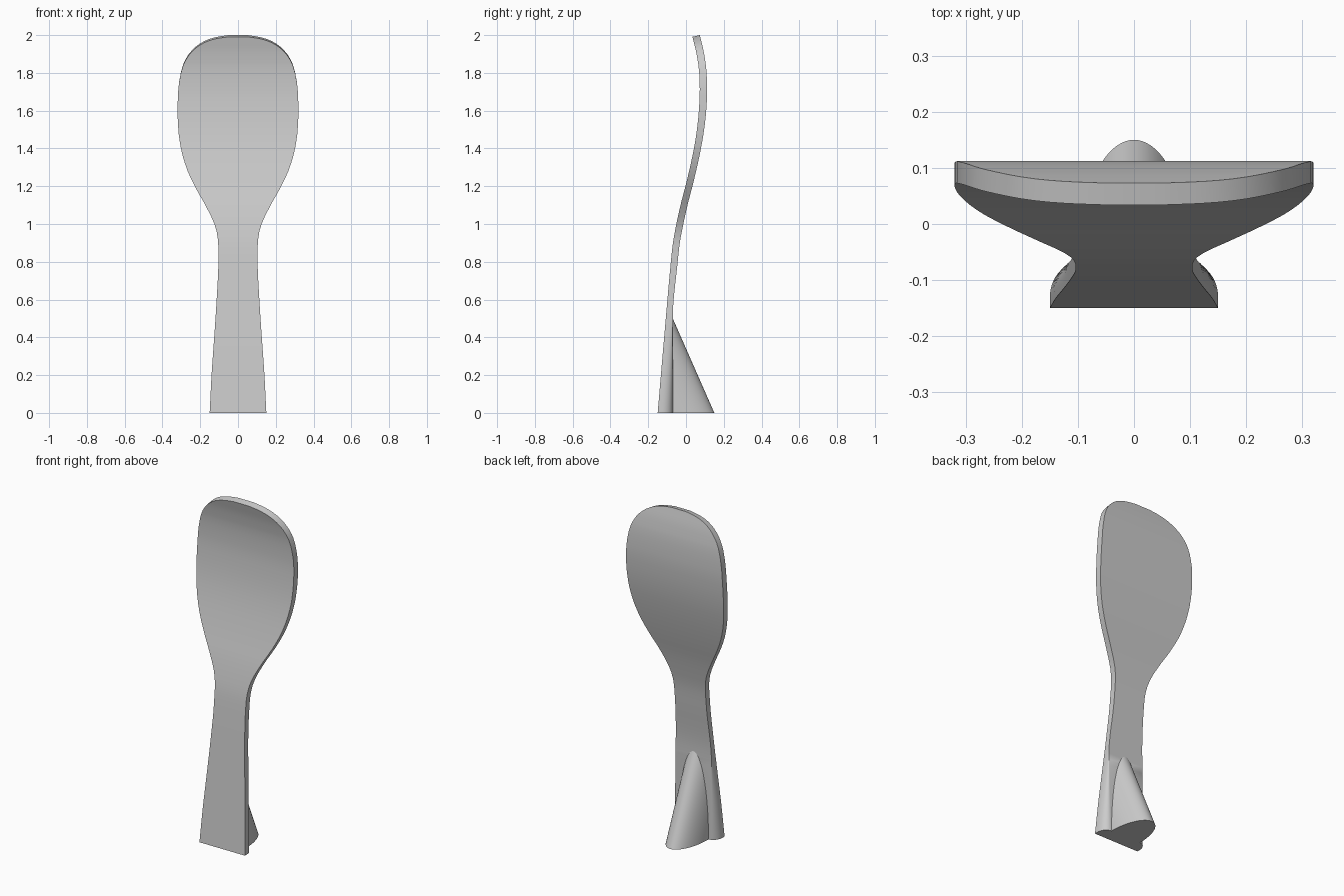
import bpy, bmesh, math

if "Cube" in bpy.data.objects:
    bpy.data.objects.remove(bpy.data.objects["Cube"])

grey = bpy.data.materials.new("plain_grey")
grey.diffuse_color = (0.6, 0.6, 0.6, 1)
grey.use_nodes = True
grey.node_tree.nodes["Principled BSDF"].inputs["Base Color"].default_value = grey.diffuse_color

# (height, value) profiles
WIDTH = [(0, .15), (.2, .14), (.4, .126), (.6, .113), (.8, .104), (.88, .104), (.95, .111),
         (1.0, .125), (1.1, .173), (1.2, .229), (1.3, .274), (1.4, .302), (1.5, .316),
         (1.6, .32), (1.7, .317), (1.8, .303), (1.85, .288), (1.9, .26), (1.94, .222),
         (1.97, .175), (1.99, .115), (2.0, .05)]
FRONT = [(0, -.15), (.5, -.107), (.8, -.08), (.9, -.069), (1.0, -.051), (1.1, -.029),
         (1.2, -.003), (1.3, .021), (1.4, .042), (1.5, .058), (1.6, .068), (1.7, .073),
         (1.8, .07), (1.9, .057), (2.0, .034)]
BACK = [(0, -.07), (.5, -.07), (.8, -.044), (.9, -.033), (1.0, -.014), (1.1, .008),
        (1.2, .034), (1.3, .058), (1.4, .079), (1.5, .096), (1.6, .107), (1.7, .112),
        (1.8, .109), (1.9, .096), (2.0, .073)]


def sample(table, z):
    """Smooth monotone interpolation of a profile."""
    def secant(i):
        (a, b), (c, d) = table[i], table[i + 1]
        return (d - b) / (c - a)

    def slope(i):
        if i == 0 or i == len(table) - 1:
            return secant(min(i, len(table) - 2))
        a, b = secant(i - 1), secant(i)
        return 0 if a * b <= 0 else 2 * a * b / (a + b)

    i = 0
    while i < len(table) - 2 and z > table[i + 1][0]:
        i += 1
    (z0, v0), (z1, v1) = table[i], table[i + 1]
    h = z1 - z0
    t = (z - z0) / h
    return (v0 * (1 + 2 * t) * (1 - t) ** 2 + v1 * t * t * (3 - 2 * t)
            + h * slope(i) * t * (1 - t) ** 2 + h * slope(i + 1) * t * t * (t - 1))


def finish(name, bm):
    bmesh.ops.remove_doubles(bm, verts=bm.verts, dist=1e-5)
    bmesh.ops.recalc_face_normals(bm, faces=bm.faces)
    mesh = bpy.data.meshes.new(name)
    bm.to_mesh(mesh)
    bm.free()
    mesh.materials.append(grey)
    ob = bpy.data.objects.new(name, mesh)
    bpy.context.collection.objects.link(ob)
    bpy.ops.object.select_all(action='DESELECT')
    ob.select_set(True)
    bpy.context.view_layer.objects.active = ob
    bpy.ops.object.shade_smooth_by_angle(angle=math.radians(35))


def section(z):
    """Flat front, rounded rear corners that turn square above the stand."""
    w, yf, yb = (sample(t, z) for t in (WIDTH, FRONT, BACK))
    inset = .05 * max(0, 1 - z / .5)
    ym = yf + .25 * (yb - yf)
    half = [(w, yf)]
    for k in range(9):
        a = math.pi / 2 * k / 8
        half.append((w - inset * (1 - math.cos(a)), ym + (yb - ym) * math.sin(a)))
    drop = .009 * max(0, (z - 1.7) / .3)       # tilt of the tip
    ring = half + [(-x, y) for x, y in reversed(half)]
    return [(x, y, z - drop * (yb - y) / (yb - yf)) for x, y in ring]


# Paddle: handle and curved blade, lofted upwards
heights = [i * .04 for i in range(47)] + [1.86, 1.88, 1.9, 1.92, 1.94, 1.955, 1.97, 1.98,
                                          1.987, 1.993, 1.997, 2.0]
bm = bmesh.new()
rings = [[bm.verts.new(p) for p in section(z)] for z in heights]
for lo, hi in zip(rings, rings[1:]):
    for i in range(len(lo)):
        j = (i + 1) % len(lo)
        bm.faces.new((lo[i], lo[j], hi[j], hi[i]))
bm.faces.new(rings[0])
bm.faces.new(rings[-1])
finish("paddle", bm)

# Stand: slanted half-elliptic support that leans into the back of the handle
bm = bmesh.new()
low, top = [], []
N = 40
for i in range(N + 1):
    a = math.pi * i / N
    x, s = .1 * math.cos(a), math.sin(a)
    low.append(bm.verts.new((x, -.07 + .22 * s, 0)))
    top.append(bm.verts.new((x, -.07, .5 * s)))
for i in range(N):
    bm.faces.new((low[i], low[i + 1], top[i + 1], top[i]))
bm.faces.new(low)
finish("rear_stand", bm)
